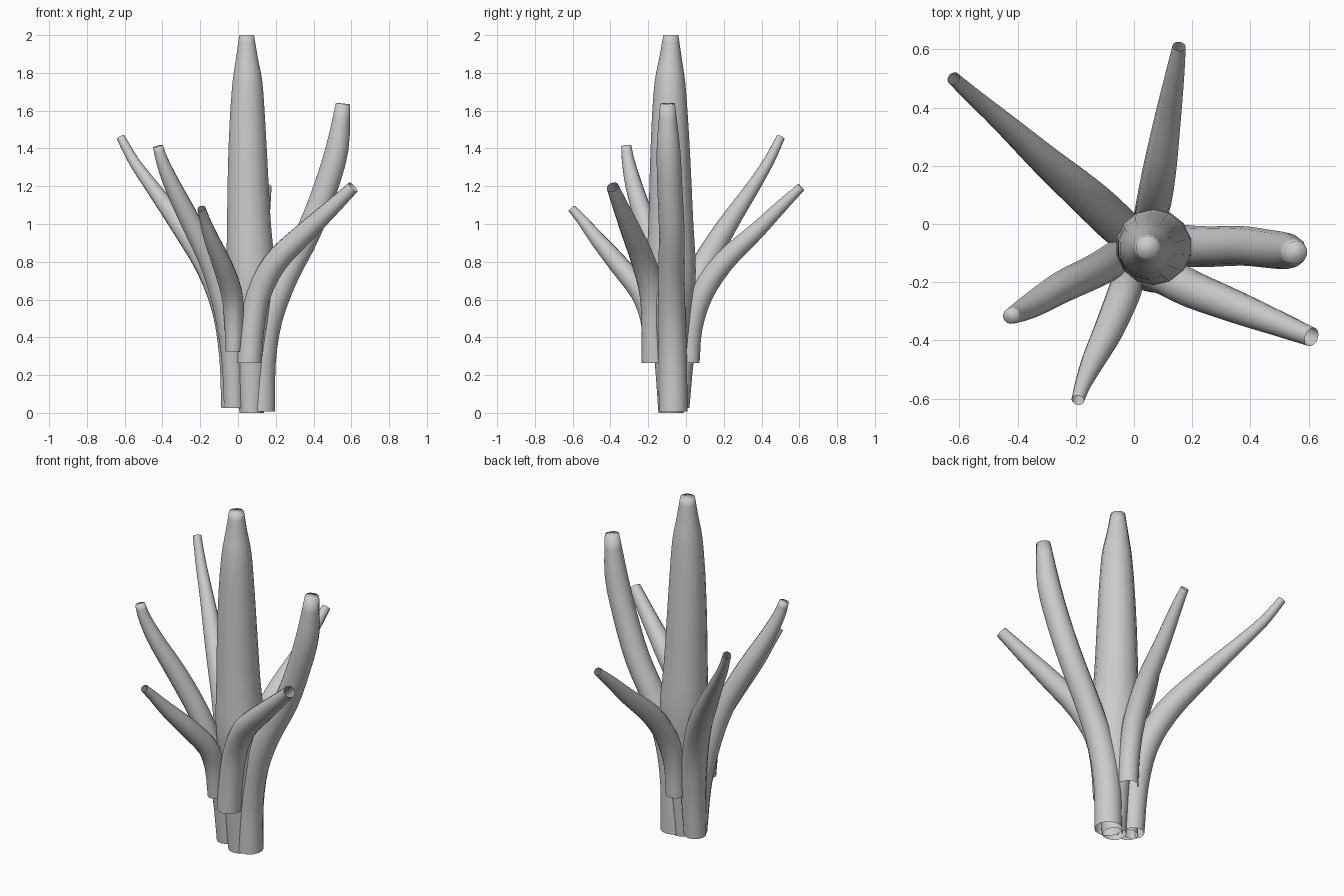
import bpy, bmesh
from mathutils import Vector

SIDES = 14
STEPS = 3


def refine(rings):
    """Smooth Catmull-Rom resampling of (x, y, z, radius) rings."""
    r = [Vector(q) for q in rings]
    r = [2 * r[0] - r[1]] + r + [2 * r[-1] - r[-2]]
    out = []
    for a, b, c, d in zip(r, r[1:], r[2:], r[3:]):
        for s in range(STEPS):
            t = s / STEPS
            out.append(0.5 * (2 * b + (c - a) * t + (2 * a - 5 * b + 4 * c - d) * t ** 2
                              + (3 * b - a - 3 * c + d) * t ** 3))
    return out + [r[-2]]


def stalk(name, rings, capped=False):
    """Smooth tapering tube, open at the base, optionally closed at the tip."""
    rings = refine(rings)
    pts = [q.to_3d() for q in rings]
    bm = bmesh.new()
    loops = []
    for i, p in enumerate(pts):
        t = (pts[min(i + 1, len(pts) - 1)] - pts[max(i - 1, 0)]).normalized()
        if i == 0:
            t = Vector((0, 0, 1))
        turn = Vector((0, 0, 1)).rotation_difference(t)
        made = bmesh.ops.create_circle(bm, segments=SIDES, radius=rings[i][3])["verts"]
        for v in made:
            v.co = p + turn @ v.co
        loops.append(made)
    # skin between neighbouring rings
    for a, b in zip(loops, loops[1:]):
        for k in range(SIDES):
            n = (k + 1) % SIDES
            bm.faces.new((a[k], a[n], b[n], b[k]))
    if capped:
        bm.faces.new(loops[-1])
    for f in bm.faces:
        f.smooth = True
    bmesh.ops.recalc_face_normals(bm, faces=bm.faces)
    # make sure the skin faces outward
    f = next(iter(bm.faces))
    if f.normal.dot(f.calc_center_median() - pts[0]) < 0:
        bmesh.ops.reverse_faces(bm, faces=bm.faces)
    me = bpy.data.meshes.new(name)
    bm.to_mesh(me)
    bm.free()
    bpy.context.collection.objects.link(bpy.data.objects.new(name, me))


# thick upright stalk in the middle
stalk("centre_stalk", [
    (.072, -.08, 0, .066), (.072, -.08, .3, .088), (.071, -.08, .55, .115),
    (.068, -.079, .75, .131), (.058, -.08, 1.0, .119), (.052, -.083, 1.3, .108),
    (.05, -.085, 1.55, .096), (.05, -.085, 1.75, .081), (.047, -.082, 1.88, .059),
    (.046, -.08, 2.0, .04)], capped=True)

# tall stalk on the right
stalk("right_stalk", [
    (.123, -.068, .008, .076), (.127, -.07, .27, .075), (.165, -.075, .5, .073),
    (.25, -.078, .72, .07), (.37, -.075, .95, .068), (.46, -.085, 1.18, .066),
    (.525, -.093, 1.4, .062), (.556, -.098, 1.637, .039)], capped=True)

# long thin stalk at back left
stalk("back_left_stalk", [
    (-.03, -.042, .025, .06), (-.033, -.025, .3, .068), (-.07, .01, .55, .07),
    (-.155, .09, .77, .068), (-.295, .21, .98, .055), (-.45, .35, 1.19, .038),
    (-.55, .437, 1.33, .029), (-.62, .5, 1.457, .023)])

# stalk at front left
stalk("front_left_stalk", [
    (-.02, -.075, .025, .055), (-.03, -.095, .3, .06), (-.07, -.125, .55, .061),
    (-.14, -.165, .78, .058), (-.245, -.215, 1.0, .055), (-.345, -.275, 1.2, .045),
    (-.4, -.305, 1.33, .034), (-.424, -.316, 1.412, .027)], capped=True)

# short lower stalks: front, front right and back
stalk("front_stalk", [
    (-.022, -.175, .325, .045), (-.022, -.19, .5, .053), (-.035, -.24, .64, .057),
    (-.085, -.36, .79, .052), (-.14, -.47, .92, .04), (-.175, -.55, 1.02, .028),
    (-.193, -.605, 1.082, .022)])
stalk("front_right_stalk", [
    (.06, -.168, .265, .067), (.075, -.17, .45, .066), (.11, -.18, .63, .066),
    (.2, -.225, .8, .064), (.35, -.285, .95, .056), (.49, -.34, 1.08, .044),
    (.61, -.388, 1.195, .033)])
stalk("back_stalk", [
    (.055, .017, .265, .055), (.057, .03, .45, .057), (.07, .085, .63, .06),
    (.09, .2, .8, .057), (.117, .37, .96, .045), (.14, .51, 1.1, .033),
    (.155, .61, 1.195, .023)])
